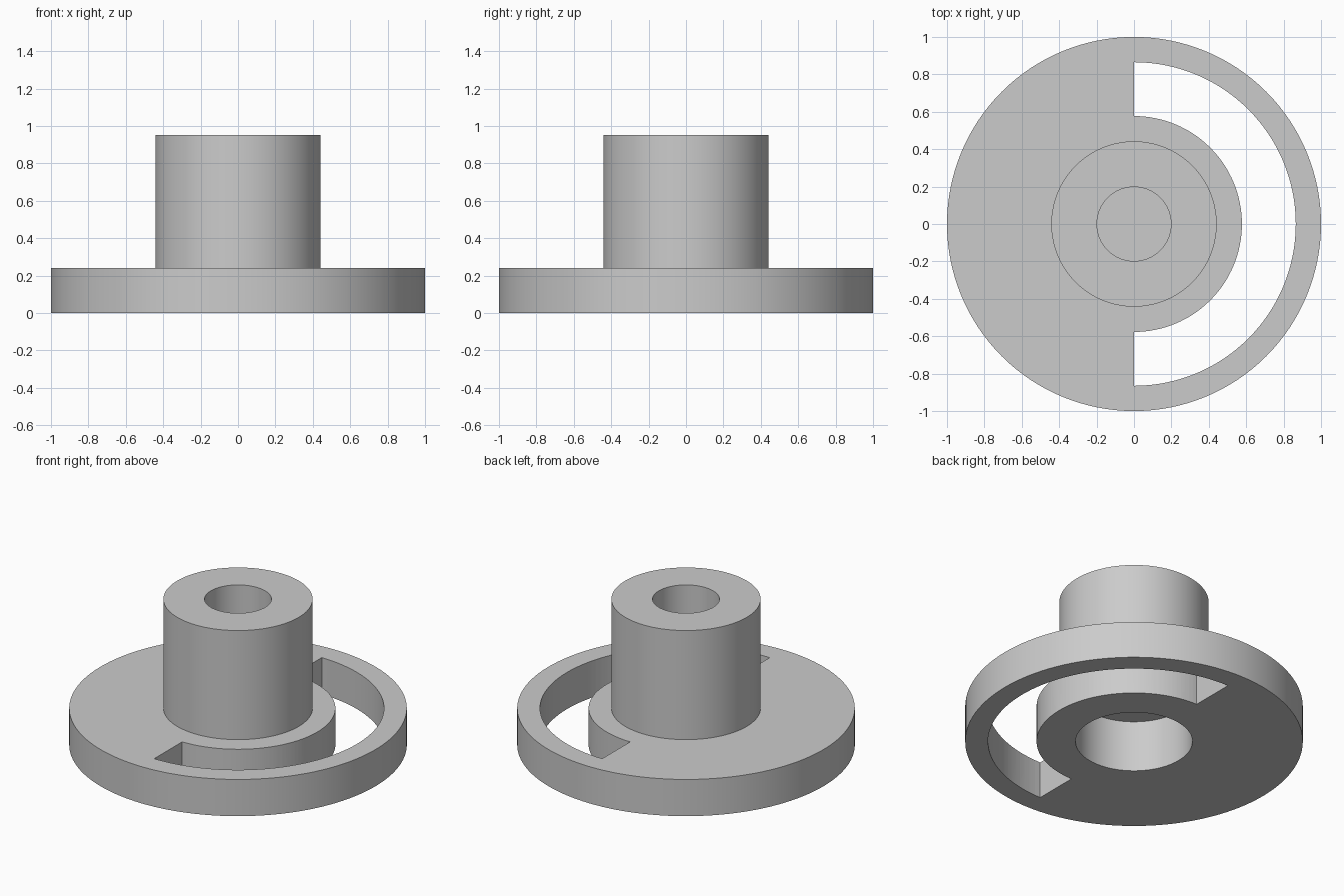
import bpy
import bmesh
import math

cube = bpy.data.objects.get("Cube")
if cube:
    bpy.data.objects.remove(cube, do_unlink=True)

grey = bpy.data.materials.new("plain grey")
grey.use_nodes = True
colour = (0.6, 0.6, 0.6, 1)
grey.diffuse_color = colour
grey.node_tree.nodes["Principled BSDF"].inputs["Base Color"].default_value = colour


def lathe(name, profile, start, sweep, steps, closed):
    """Spin a radius/height profile about the z axis into a solid."""
    bm = bmesh.new()
    verts = [bm.verts.new((r * math.cos(start), r * math.sin(start), z))
             for r, z in profile]
    edges = [bm.edges.new(pair) for pair in zip(verts, verts[1:])]
    if closed:
        edges.append(bm.edges.new((verts[-1], verts[0])))
    bmesh.ops.spin(bm, geom=verts + edges, cent=(0, 0, 0), axis=(0, 0, 1),
                   angle=sweep, steps=steps)
    bmesh.ops.remove_doubles(bm, verts=bm.verts[:], dist=0.0001)
    bmesh.ops.holes_fill(bm, edges=[e for e in bm.edges if e.is_boundary], sides=0)
    bmesh.ops.recalc_face_normals(bm, faces=bm.faces[:])
    mesh = bpy.data.meshes.new(name)
    bm.to_mesh(mesh)
    bm.free()
    mesh.materials.append(grey)
    obj = bpy.data.objects.new(name, mesh)
    bpy.context.collection.objects.link(obj)
    return obj


# Flange and hub, with a blind hole from the top and a wider one from below
flange = lathe("flanged_hub", [
    (0, 0.335), (0.346, 0.335), (0.346, 0), (1, 0), (1, 0.24),
    (0.442, 0.24), (0.442, 0.953), (0.198, 0.953), (0.198, 0.48), (0, 0.48),
], 0, math.tau, 128, False)

# Half-ring slot through the left side of the flange
cutter = lathe("slot_cutter", [
    (0.577, -0.1), (0.865, -0.1), (0.865, 0.4), (0.577, 0.4),
], -math.pi / 2, math.pi, 64, True)
cutter.hide_render = True

slot = flange.modifiers.new("slot", 'BOOLEAN')
slot.operation = 'DIFFERENCE'
slot.solver = 'EXACT'
slot.object = cutter

bpy.ops.object.select_all(action='DESELECT')
flange.select_set(True)
bpy.context.view_layer.objects.active = flange
bpy.ops.object.modifier_apply(modifier=slot.name)
bpy.data.objects.remove(cutter, do_unlink=True)
bpy.ops.object.shade_smooth_by_angle(angle=math.radians(30))
